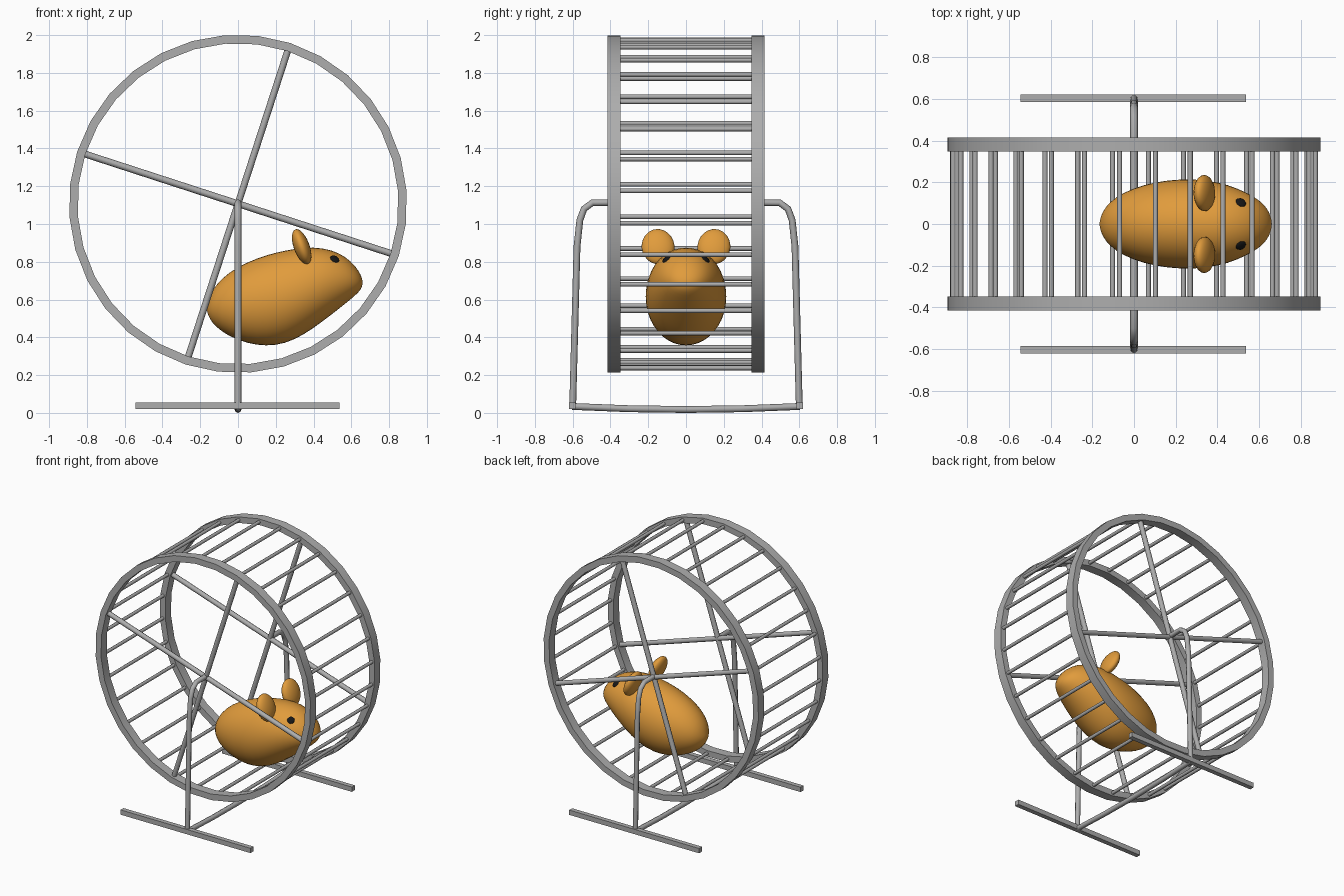
import bpy, bmesh, math
from mathutils import Vector

if "Cube" in bpy.data.objects:
    bpy.data.objects.remove(bpy.data.objects["Cube"])

ZC, R, SIDES, PHASE = 1.107, 0.895, 32, math.radians(18)


def material(name, rgb):
    m = bpy.data.materials.new(name)
    m.diffuse_color = (*rgb, 1)
    m.use_nodes = True
    m.node_tree.nodes["Principled BSDF"].inputs["Base Color"].default_value = m.diffuse_color
    return m


METAL = material("grey metal", (0.42, 0.42, 0.42))
FUR = material("orange fur", (0.75, 0.33, 0.045))
BLACK = material("black", (0.008, 0.008, 0.008))


def activate(ob):
    bpy.ops.object.select_all(action='DESELECT')
    ob.select_set(True)
    bpy.context.view_layer.objects.active = ob


def finish(name, bm, mat, angle=40):
    bmesh.ops.recalc_face_normals(bm, faces=bm.faces)
    me = bpy.data.meshes.new(name)
    bm.to_mesh(me)
    bm.free()
    me.materials.append(mat)
    ob = bpy.data.objects.new(name, me)
    bpy.context.collection.objects.link(ob)
    activate(ob)
    bpy.ops.object.shade_smooth_by_angle(angle=math.radians(angle))
    return ob


def tubes(name, paths, radius, mat=METAL):
    """One mesh object made of round tubes along point paths."""
    cu = bpy.data.curves.new(name, 'CURVE')
    cu.dimensions = '3D'
    cu.bevel_depth = radius
    cu.bevel_resolution = 2
    cu.use_fill_caps = True
    for path in paths:
        sp = cu.splines.new('POLY')
        sp.points.add(len(path) - 1)
        for p, co in zip(sp.points, path):
            p.co = (*co, 1)
    cu.materials.append(mat)
    ob = bpy.data.objects.new(name, cu)
    bpy.context.collection.objects.link(ob)
    activate(ob)
    bpy.ops.object.convert(target='MESH')
    ob = bpy.context.object
    bpy.ops.object.shade_smooth_by_angle(angle=math.radians(50))
    return ob


def on_wheel(r, k, y):
    a = PHASE + k * 2 * math.pi / SIDES
    return Vector((r * math.sin(a), y, ZC + r * math.cos(a)))


def loft(bm, rings, closed):
    n = len(rings[0])
    pairs = zip(rings, rings[1:] + rings[:1]) if closed else zip(rings, rings[1:])
    for a, b in pairs:
        for i in range(n):
            j = (i + 1) % n
            bm.faces.new((a[i], a[j], b[j], b[i]))


# Wheel: two rims, spokes and running bars
for side, s in (("front", -1), ("back", 1)):
    bm = bmesh.new()
    section = [(0.85, 0.347), (R, 0.347), (R, 0.415), (0.85, 0.415)]
    loft(bm, [[bm.verts.new(on_wheel(r, k, s * y)) for r, y in section]
              for k in range(SIDES)], True)
    finish(side + "_rim", bm, METAL, 30)
    tubes(side + "_spokes", [[on_wheel(0.87, k, s * 0.38), on_wheel(0.87, k + 16, s * 0.38)]
                             for k in (0, 8)], 0.018)
tubes("running_bars", [[on_wheel(0.872, k, -0.36), on_wheel(0.872, k, 0.36)]
                       for k in range(SIDES)], 0.012)

# Stand: bent uprights, floor feet and a connecting bar
for side, s in (("front", -1), ("back", 1)):
    tubes(side + "_upright", [[(0, s * y, z) for y, z in
          ((0.37, 1.113), (0.495, 1.113), (0.54, 1.08), (0.562, 1.02),
           (0.577, 0.88), (0.60, 0.03))]], 0.018)
    bm = bmesh.new()
    bmesh.ops.create_cube(bm, size=1)
    for v in bm.verts:
        v.co = Vector((v.co.x * 1.08 - 0.003, v.co.y * 0.035 + s * 0.602, v.co.z * 0.036 + 0.038))
    finish(side + "_foot", bm, METAL, 30)
tubes("floor_bar", [[(0, -0.602, 0.034), (0, -0.3, 0.022), (0, 0, 0.018),
                     (0, 0.3, 0.022), (0, 0.602, 0.034)]], 0.018)

# Body: oval sections (x, top z, bottom z, half width)
SECTIONS = [(-0.162, .575, .53, .025), (-0.15, .62, .497, .06), (-0.12, .677, .455, .105),
            (-0.05, .747, .403, .155), (0.05, .802, .364, .192), (0.15, .84, .349, .212),
            (0.25, .864, .362, .219), (0.35, .88, .41, .213), (0.45, .878, .483, .192),
            (0.54, .848, .553, .153), (0.60, .803, .603, .117), (0.64, .753, .638, .075),
            (0.656, .715, .665, .035)]
bm = bmesh.new()
N = 20
rings = []
for x, top, bot, w in SECTIONS:
    rings.append([bm.verts.new((x, w * math.sin(t), (top + bot) / 2 + (top - bot) / 2 * math.cos(t)))
                  for t in (2 * math.pi * i / N for i in range(N))])
loft(bm, rings, False)
for ring, tip in ((rings[0], (-0.166, 0, .552)), (rings[-1], (0.661, 0, .69))):
    v = bm.verts.new(tip)
    for i in range(N):
        bm.faces.new((ring[i], ring[(i + 1) % N], v))
body = finish("animal_body", bm, FUR, 180)
body.modifiers.new("smooth", 'SUBSURF').levels = 1
activate(body)
bpy.ops.object.convert(target='MESH')
body = bpy.context.object


def ellipsoid(name, loc, scale, rot, mat, seg=24):
    bpy.ops.mesh.primitive_uv_sphere_add(segments=seg, ring_count=seg // 2, location=loc, rotation=rot)
    ob = bpy.context.object
    ob.name = name
    ob.scale = scale
    ob.data.materials.append(mat)
    bpy.ops.object.shade_smooth()
    return ob


# Ears and eyes, one on each side
for side, s in (("right", -1), ("left", 1)):
    ellipsoid(side + "_ear", (0.337, s * 0.148, 0.88), (0.042, 0.087, 0.098),
              (math.radians(-s * 6), math.radians(-20), 0), FUR)
    hit, loc, normal, _ = body.closest_point_on_mesh(Vector((0.515, s * 0.108, 0.82)))
    ellipsoid(side + "_eye", loc, (0.026, 0.026, 0.009),
              normal.to_track_quat('Z', 'Y').to_euler(), BLACK, 12)
